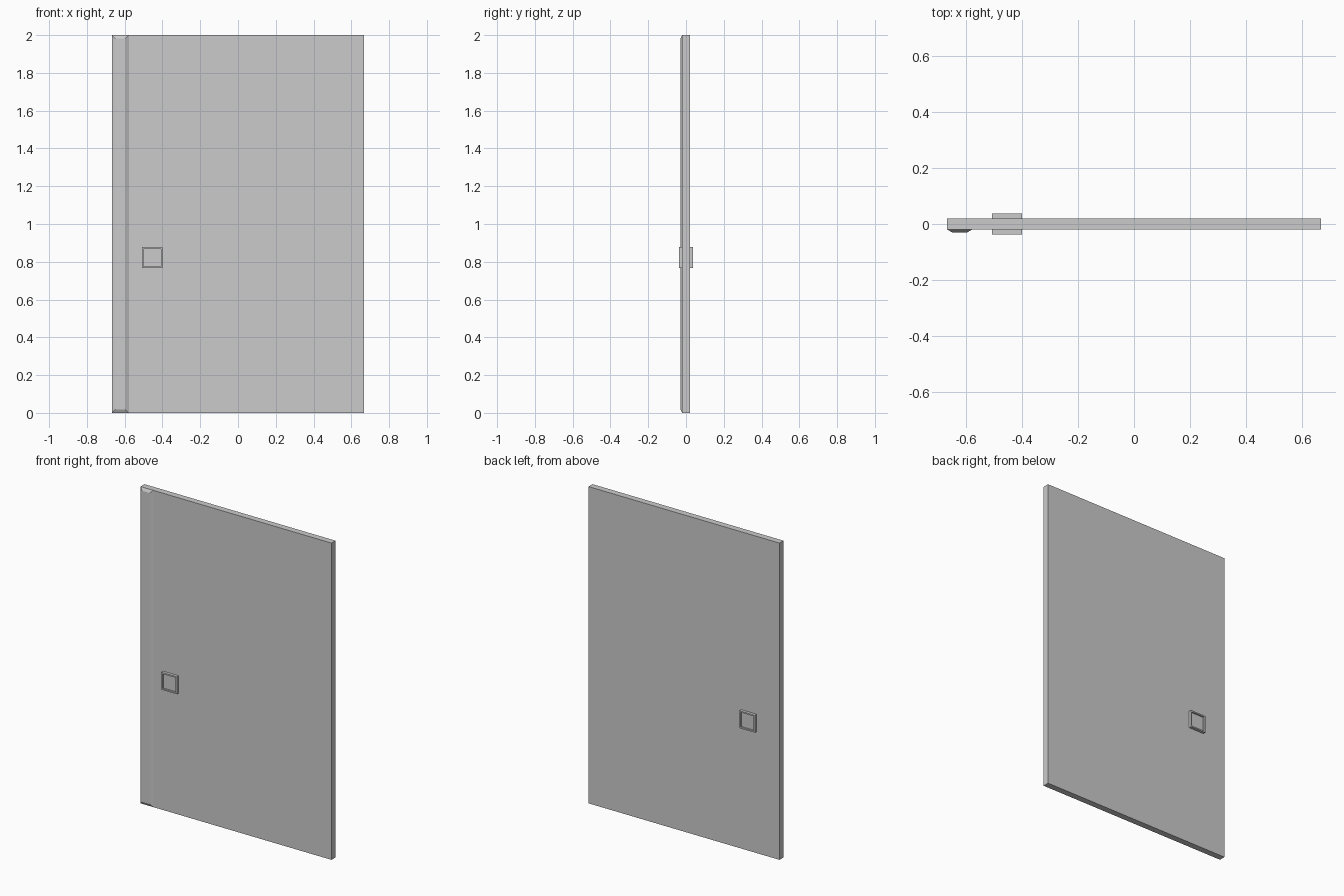
import bpy, bmesh

if "Cube" in bpy.data.objects:
    bpy.data.objects.remove(bpy.data.objects["Cube"])


def box(name, x, y, z):
    """Box from (min, max) ranges; returns object."""
    bm = bmesh.new()
    bmesh.ops.create_cube(bm, size=1)
    for v in bm.verts:
        v.co = [r[0] if c < 0 else r[1] for c, r in zip(v.co, (x, y, z))]
    me = bpy.data.meshes.new(name)
    bm.to_mesh(me)
    bm.free()
    ob = bpy.data.objects.new(name, me)
    bpy.context.collection.objects.link(ob)
    return ob


def edit(ob, fn):
    bm = bmesh.new()
    bm.from_mesh(ob.data)
    bm.normal_update()
    fn(bm)
    bm.normal_update()
    bm.to_mesh(ob.data)
    bm.free()


def face_along_y(bm, side):
    return max(bm.faces, key=lambda f: f.normal.y * side)


W, H, T = 0.667, 2.0, 0.02

# Door slab
box("door_panel", (-W, W), (-T, T), (0, H))

# Raised edge strip with chamfered front
strip = box("edge_strip", (-W, -0.578), (-0.03, -T), (0, H))


def chamfer(bm):
    f = face_along_y(bm, -1)
    c = f.calc_center_median()
    for v in f.verts:
        v.co.x += 0.018 if v.co.x < c.x else -0.018
        v.co.z += 0.018 if v.co.z < c.z else -0.018


edit(strip, chamfer)

# Square pulls with a recessed centre, one on each side
for name, side in (("front_pull", -1), ("back_pull", 1)):
    pull = box(name, (-0.508, -0.4), sorted((side * T, side * 0.038)), (0.767, 0.877))

    def recess(bm, side=side):
        f = face_along_y(bm, side)
        bmesh.ops.inset_region(bm, faces=[f], thickness=0.012)
        r = bmesh.ops.extrude_discrete_faces(bm, faces=[f])
        for v in r["faces"][0].verts:
            v.co.y -= side * 0.01

    edit(pull, recess)
